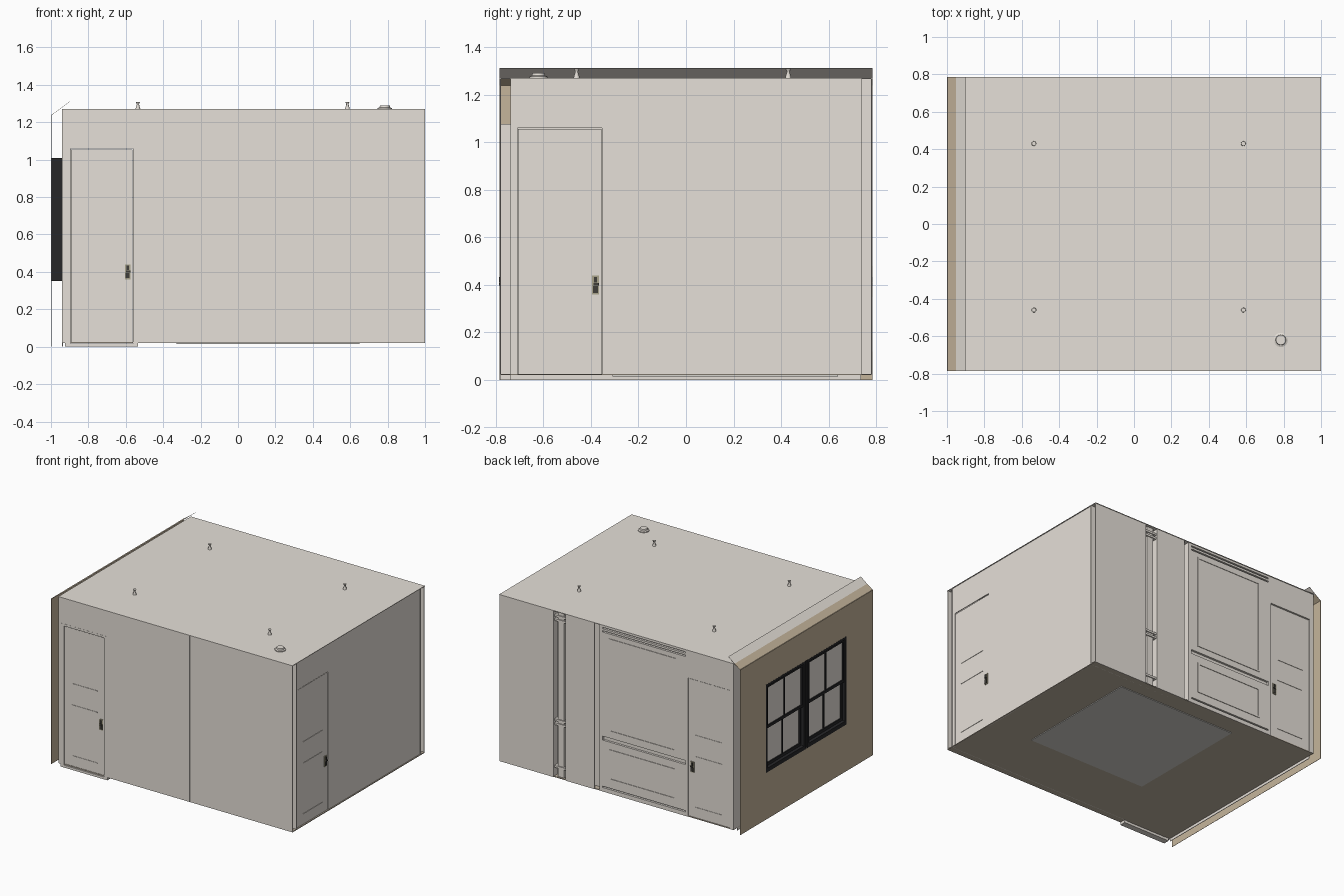
import bpy, bmesh, math

if "Cube" in bpy.data.objects:
    bpy.data.objects.remove(bpy.data.objects["Cube"])


def material(name, r, g, b):
    m = bpy.data.materials.new(name)
    m.diffuse_color = (r, g, b, 1)
    m.use_nodes = True
    m.node_tree.nodes["Principled BSDF"].inputs["Base Color"].default_value = m.diffuse_color
    return m


PLASTER = material("warm_plaster", 0.79, 0.745, 0.688)
TAN = material("tan_siding", 0.56, 0.46, 0.33)
BLACK = material("black_window_frame", 0.02, 0.02, 0.022)
WOOD = material("floor_brown", 0.53, 0.46, 0.37)
RUG = material("rug_grey", 0.67, 0.66, 0.62)
METAL = material("handle_dark_metal", 0.05, 0.047, 0.04)
BRASS = material("handle_dull_brass", 0.40, 0.37, 0.26)

# Each side maps (along wall, outward, height) to world axes
FRONT = lambda u, d, z: (u, -d, z)
BACK = lambda u, d, z: (u, d, z)
RIGHT = lambda u, d, z: (d, u, z)
LEFT = lambda u, d, z: (-d, u, z)


def finish(name, bm, mat):
    bmesh.ops.recalc_face_normals(bm, faces=bm.faces)
    me = bpy.data.meshes.new(name)
    bm.to_mesh(me)
    bm.free()
    me.materials.append(mat)
    ob = bpy.data.objects.new(name, me)
    bpy.context.collection.objects.link(ob)
    return ob


def boxes(name, side, items, mat):
    """One object from boxes (u0, u1, d0, d1, z0, z1)."""
    bm = bmesh.new()
    for u0, u1, d0, d1, z0, z1 in items:
        a, b = side(u0, d0, z0), side(u1, d1, z1)
        vs = bmesh.ops.create_cube(bm, size=1)["verts"]
        for v in vs:
            v.co = [(a[i] + b[i]) / 2 + v.co[i] * abs(b[i] - a[i]) for i in range(3)]
    return finish(name, bm, mat)


def ring(u0, u1, z0, z1, d0, d1, hu0, hu1, hz0, hz1):
    """Boxes around a rectangular hole."""
    parts = [(u0, hu0, d0, d1, z0, z1), (hu1, u1, d0, d1, z0, z1),
             (hu0, hu1, d0, d1, hz1, z1)]
    if hz0 > z0:
        parts.append((hu0, hu1, d0, d1, z0, hz0))
    return parts


def lathe(name, profile, x, y, mat, n=24):
    bm = bmesh.new()
    rows = [[bm.verts.new((x + r * math.cos(2 * math.pi * i / n),
                           y + r * math.sin(2 * math.pi * i / n), z)) for i in range(n)]
            for r, z in profile]
    for a, b in zip(rows, rows[1:]):
        for i in range(n):
            bm.faces.new((a[i], a[(i + 1) % n], b[(i + 1) % n], b[i]))
    bm.faces.new(rows[-1])
    bm.faces.new(rows[0])
    ob = finish(name, bm, mat)
    for p in ob.data.polygons:
        p.use_smooth = len(p.vertices) == 4 and abs(p.normal.z) < 0.8


def door(name, side, u0, u1, face, handle_u):
    """Leaf with panel ledges in an opening, with plate and lever."""
    a, b, s = u0 + 0.001, u1 - 0.001, 0.06
    f = face - 0.004
    boxes(name + "_leaf", side, [(a, b, face - 0.03, f, 0.022, 1.055)]
          + [(a + s, b - s, f - 0.001, f + 0.003, z, z + 0.005)
             for z in (0.10, 0.48, 0.64)], PLASTER)
    h = handle_u
    boxes(name + "_plate", side, [(h - 0.015, h + 0.015, f, f + 0.005, 0.36, 0.44)], BRASS)
    boxes(name + "_lever", side, [
        (h - 0.011, h + 0.011, f + 0.004, f + 0.008, 0.366, 0.395),
        (h - 0.006, h + 0.006, f + 0.004, f + 0.011, 0.41, 0.434),
        (h - 0.009, h + 0.014, f + 0.007, f + 0.011, 0.398, 0.408)], METAL)


Z0, Z1 = 0.02, 1.27

# Floor, rug and ceiling
boxes("floor", BACK, [(-0.94, 1, -0.778, 0.778, Z0, Z0 + 0.006)], WOOD)
boxes("rug", BACK, [(-0.33, 0.65, -0.31, 0.64, 0.015, 0.03)], RUG)
boxes("ceiling", BACK, [(-0.94, 1, -0.785, 0.785, Z1 - 0.004, Z1)], PLASTER)

# Front wall: outer and inner skins, door reveal, narrow joint
boxes("front_wall_outer", FRONT,
      ring(-0.94, 0.146, Z0, Z1, 0.777, 0.782, -0.895, -0.562, Z0, 1.06)
      + [(0.148, 1, 0.777, 0.782, Z0, Z1)], PLASTER)
boxes("front_wall_inner", FRONT,
      ring(-0.94, 1, Z0, Z1, 0.733, 0.737, -0.895, -0.562, Z0, 1.06), PLASTER)
boxes("front_door_reveal", FRONT,
      ring(-0.925, -0.535, 0, 1.076, 0.737, 0.783, -0.895, -0.562, 0.018, 1.06), PLASTER)
door("front_door", FRONT, -0.895, -0.562, 0.779, -0.59)

# Right wall stops short of the outer skins, leaving open wall cavities
boxes("right_wall", RIGHT,
      ring(-0.737, 0.735, Z0, Z1, 0.989, 0.994, -0.708, -0.354, Z0, 1.06), PLASTER)
door("right_door", RIGHT, -0.708, -0.354, 0.994, -0.38)

# Back wall, panelled section: grooves between slabs for skirting, rail and crown
PL, PR = -0.54, 0.17
boxes("back_panel_wall", BACK, [
    (PL, PR, 0.735, 0.764, Z0, Z1),
    (PL, PR, 0.764, 0.78, Z0, 0.05), (PL, PR, 0.764, 0.78, 0.06, 0.405),
    (PL, PR, 0.764, 0.78, 0.435, 1.215), (PL, PR, 0.764, 0.78, 1.225, 1.24),
    (PL, PR, 0.764, 0.78, 1.25, Z1), (PR - 0.025, PR, 0.764, 0.78, Z0, Z1)], PLASTER)
frames = []
for z0, z1 in ((0.12, 0.35), (0.48, 1.18)):
    frames += ring(-0.46, 0.09, z0, z1, 0.779, 0.784, -0.448, 0.078, z0 + 0.012, z1 - 0.012)
boxes("back_panel_mouldings", BACK, frames, PLASTER)
boxes("back_door_wall", BACK,
      ring(-0.94, PL, Z0, Z1, 0.735, 0.78, -0.905, -0.562, Z0, 1.06), PLASTER)
door("back_door", BACK, -0.905, -0.562, 0.777, -0.595)

# Back wall, plain section: two skins with a hollow pilaster between
boxes("back_plain_outer", BACK, [
    (0.21, 0.45, 0.777, 0.782, Z0, Z1), (0.55, 1, 0.777, 0.782, Z0, Z1),
    (0.446, 0.45, 0.738, 0.778, Z0, Z1), (0.55, 0.554, 0.738, 0.778, Z0, Z1),
    (0.475, 0.525, 0.738, 0.765, Z0, Z1)], PLASTER)
boxes("back_plain_inner", BACK, [(PR, 1, 0.733, 0.738, Z0, Z1)], PLASTER)
boxes("pilaster_bands", BACK, [(0.45, 0.55, 0.738, 0.772, z, z + 0.015)
                               for z in (0.09, 0.41, 0.44, 1.19, 1.22)], PLASTER)

# Left side: inner wall and siding around the window openings
boxes("left_inner_wall", LEFT, [(-0.737, 0.735, 0.936, 0.94, 0.0, Z1)], PLASTER)
boxes("siding", LEFT,
      ring(-0.785, 0.785, 0, 1.24, 0.997, 0.999, -0.475, 0.48, 0.35, 1.01), TAN)

# Pair of double-hung windows, each sash two panes wide
for label, y0, y1 in (("near", 0.012, 0.48), ("far", -0.475, -0.012)):
    parts = ring(y0, y1, 0.35, 1.01, 0.94, 1.0, y0 + 0.018, y1 - 0.018, 0.38, 0.992)
    a, b, mid = y0 + 0.018, y1 - 0.018, (y0 + y1) / 2
    for z0, z1, d in ((0.38, 0.69, 0.962), (0.672, 0.992, 0.978)):
        parts += ring(a, b, z0, z1, d, d + 0.014, a + 0.016, b - 0.016, z0 + 0.02, z1 - 0.016)
        parts.append((mid - 0.006, mid + 0.006, d, d + 0.012, z0, z1))
    boxes(label + "_window_frame", LEFT, parts, BLACK)
    boxes(label + "_window_glass", LEFT, [(a, b, 0.964, 0.967, 0.38, 0.685),
                                          (a, b, 0.980, 0.983, 0.685, 0.992)], PLASTER)
boxes("window_mullion", LEFT, [(-0.012, 0.012, 0.94, 0.993, 0.35, 1.01)], BLACK)


# Sloping eave strip above the siding
def slope(name, x0, z0, x1, z1, mat):
    bm = bmesh.new()
    t = 0.002
    pts = [(x0, z0), (x1, z1), (x1, z1 - t), (x0, z0 - t)]
    f = bm.faces.new([bm.verts.new((x, -0.785, z)) for x, z in pts])
    ext = bmesh.ops.extrude_face_region(bm, geom=[f])["geom"]
    bmesh.ops.translate(bm, vec=(0, 1.57, 0),
                        verts=[v for v in ext if isinstance(v, bmesh.types.BMVert)])
    finish(name, bm, mat)


slope("eave_lower", -1.0, 1.238, -0.952, 1.272, TAN)
slope("eave_upper", -0.952, 1.272, -0.9, 1.312, PLASTER)

# Ceiling fittings
for x in (-0.535, 0.585):
    for y in (-0.46, 0.43):
        lathe("ceiling_hook", [(0.013, 1.268), (0.012, 1.275), (0.006, 1.295),
                               (0.007, 1.300), (0.012, 1.309)], x, y, PLASTER, 16)
lathe("ceiling_vent", [(0.038, 1.268), (0.038, 1.276), (0.028, 1.28), (0.026, 1.29)],
      0.785, -0.62, PLASTER)
